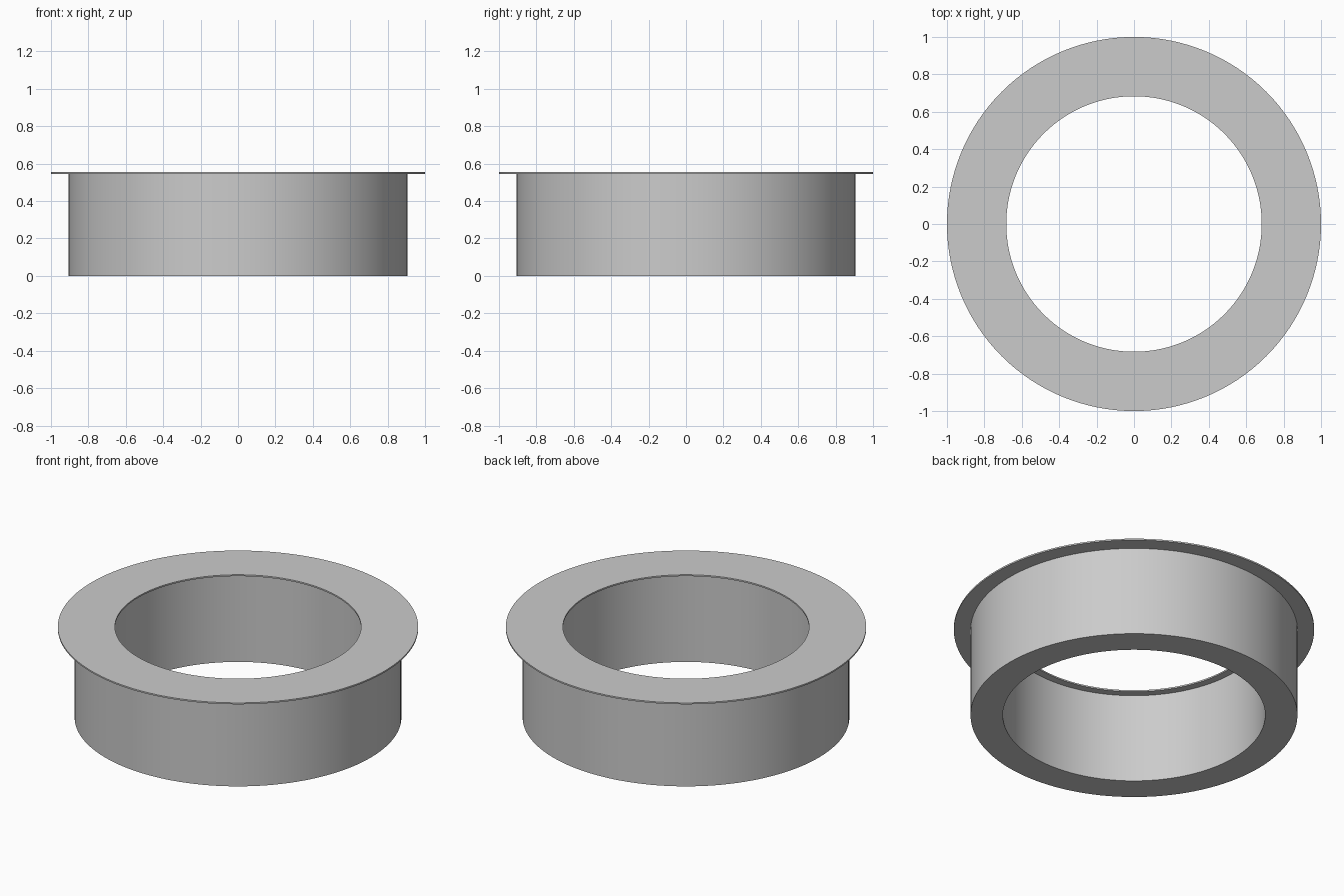
import bpy, bmesh, math

if "Cube" in bpy.data.objects:
    bpy.data.objects.remove(bpy.data.objects["Cube"])

SEGMENTS = 128


def ring(name, r_in, r_out, z0, z1):
    """Revolve a rectangular section around z into a closed ring."""
    bm = bmesh.new()
    section = [(r_in, z0), (r_out, z0), (r_out, z1), (r_in, z1)]
    loops = []
    for i in range(SEGMENTS):
        a = 2 * math.pi * i / SEGMENTS
        loops.append([bm.verts.new((r * math.cos(a), r * math.sin(a), z)) for r, z in section])
    for i in range(SEGMENTS):
        p, q = loops[i], loops[(i + 1) % SEGMENTS]
        for j in range(4):
            k = (j + 1) % 4
            bm.faces.new((p[j], q[j], q[k], p[k]))
    bmesh.ops.recalc_face_normals(bm, faces=bm.faces)
    mesh = bpy.data.meshes.new(name)
    bm.to_mesh(mesh)
    bm.free()
    obj = bpy.data.objects.new(name, mesh)
    bpy.context.collection.objects.link(obj)
    bpy.ops.object.select_all(action='DESELECT')
    bpy.context.view_layer.objects.active = obj
    obj.select_set(True)
    bpy.ops.object.shade_smooth_by_angle(angle=math.radians(30))
    return obj


# Thick cylindrical sleeve
ring("sleeve", 0.728, 0.907, 0.0, 0.546)
# Thin flange, overhanging the sleeve both outward and inward
ring("flange", 0.683, 1.0, 0.546, 0.555)
